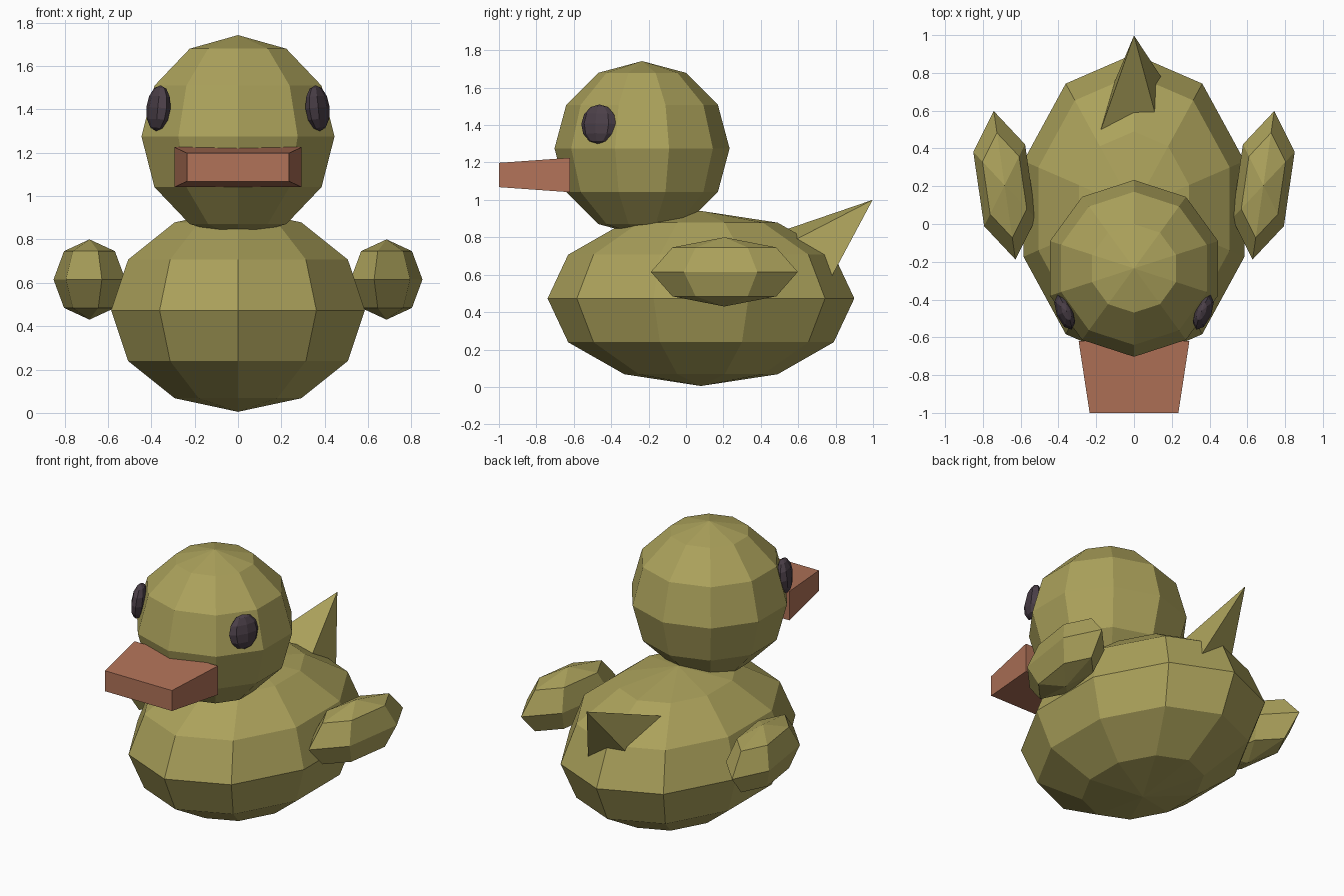
import bpy, bmesh, math
from mathutils import Matrix, Vector

cube = bpy.data.objects.get("Cube")
if cube:
    bpy.data.objects.remove(cube)


def material(name, rgb):
    mat = bpy.data.materials.new(name)
    mat.use_nodes = True
    mat.diffuse_color = (*rgb, 1)
    mat.node_tree.nodes["Principled BSDF"].inputs["Base Color"].default_value = (*rgb, 1)
    return mat


olive = material("olive_yellow", (0.41, 0.36, 0.105))
orange = material("dull_orange", (0.44, 0.17, 0.098))
dark = material("dark_plum", (0.07, 0.05, 0.065))


def finish(bm, name, mat):
    bmesh.ops.recalc_face_normals(bm, faces=bm.faces)
    mesh = bpy.data.meshes.new(name)
    bm.to_mesh(mesh)
    bm.free()
    mesh.materials.append(mat)
    obj = bpy.data.objects.new(name, mesh)
    bpy.context.collection.objects.link(obj)
    return obj


def ball(name, mat, centre, radii, segments, rings, turn=0, lean=0):
    """Flat-shaded low-poly ellipsoid, turned about z after leaning about y."""
    bm = bmesh.new()
    bmesh.ops.create_uvsphere(bm, u_segments=segments, v_segments=rings, radius=1)
    place = (Matrix.Translation(centre) @ Matrix.Rotation(math.radians(turn), 4, "Z")
             @ Matrix.Rotation(math.radians(lean), 4, "Y") @ Matrix.Diagonal((*radii, 1)))
    bmesh.ops.transform(bm, matrix=place, verts=bm.verts)
    return finish(bm, name, mat)


# Body and head
ball("body", olive, (0, 0.08, 0.473), (0.615, 0.82, 0.468), 10, 6)
ball("head", olive, (0, -0.235, 1.275), (0.468, 0.468, 0.467), 10, 6)

# Wings and eyes, one per side
for side, label in ((1, "left"), (-1, "right")):
    ball(label + "_wing", olive, (side * 0.685, 0.205, 0.615),
         (0.16, 0.397, 0.185), 6, 4, turn=-8.3 * side)
    ball(label + "_eye", dark, (side * 0.367, -0.467, 1.405),
         (0.045, 0.1, 0.106), 8, 6, turn=-22 * side, lean=-6 * side)

# Beak: a box tapering towards the front
bm = bmesh.new()
bmesh.ops.create_cube(bm, size=2)
for v in bm.verts:
    front = v.co.y < 0
    half_width, half_height = (0.235, 0.065) if front else (0.293, 0.092)
    v.co = (v.co.x * half_width, -1.0 if front else -0.62,
            1.133 + v.co.z * half_height)
finish(bm, "beak", orange)

# Tail: a skewed four-sided spike sunk into the body
tip = Vector((0, 0.998, 1.0))
roots = [(-0.165, 0.53, 0.84), (-0.1, 0.76, 0.69), (0.13, 0.8, 0.63), (0.105, 0.61, 0.80)]
bm = bmesh.new()
apex = bm.verts.new(tip)
base = [bm.verts.new(tip + (Vector(p) - tip) * 1.2) for p in roots]
bm.faces.new(base)
for i in range(4):
    bm.faces.new((apex, base[i], base[(i + 1) % 4]))
finish(bm, "tail", olive)
